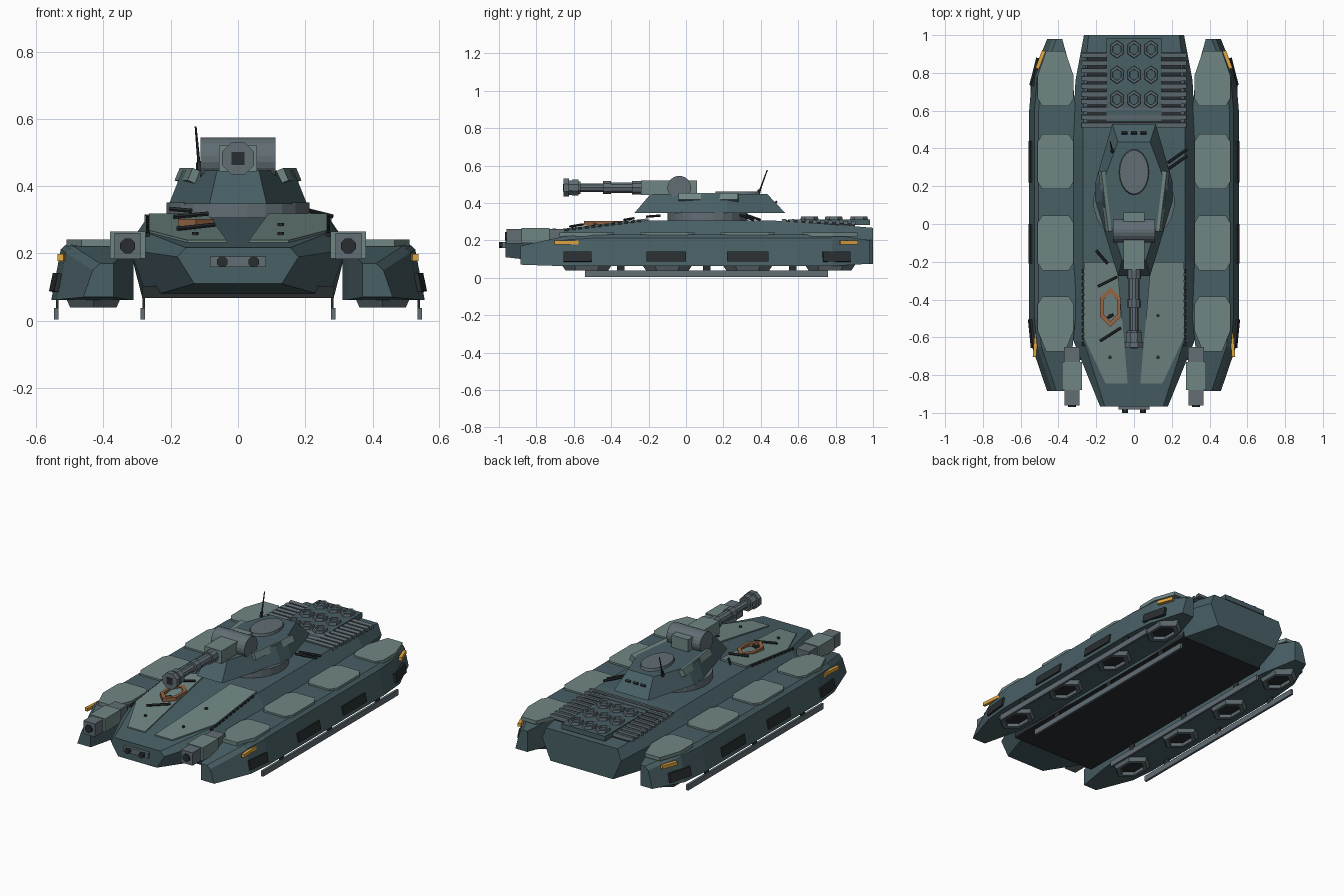
import bpy, bmesh, math
from mathutils import Matrix, Vector, Euler

if "Cube" in bpy.data.objects:
    bpy.data.objects.remove(bpy.data.objects["Cube"])


def material(name, rgb):
    m = bpy.data.materials.new(name)
    m.diffuse_color = (*rgb, 1)
    m.use_nodes = True
    m.node_tree.nodes["Principled BSDF"].inputs["Base Color"].default_value = m.diffuse_color
    return m


TEAL = material("armour_teal", (.065, .115, .13))
PALE = material("pale_plate", (.16, .24, .23))
STEEL = material("steel", (.12, .155, .175))
DARK = material("dark", (.022, .027, .03))
AMBER = material("amber", (.75, .38, .05))
COPPER = material("copper", (.3, .13, .06))


def finish(name, bm, mat):
    bmesh.ops.recalc_face_normals(bm, faces=bm.faces[:])
    me = bpy.data.meshes.new(name)
    bm.to_mesh(me)
    bm.free()
    me.materials.append(mat)
    ob = bpy.data.objects.new(name, me)
    bpy.context.collection.objects.link(ob)
    return ob


def loft(name, rings, mat, closed=False):
    bm = bmesh.new()
    vs = [[bm.verts.new(p) for p in r] for r in rings]
    n = len(rings[0])
    for i in range(len(vs) if closed else len(vs) - 1):
        a, b = vs[i], vs[(i + 1) % len(vs)]
        for j in range(n):
            k = (j + 1) % n
            bm.faces.new((a[j], a[k], b[k], b[j]))
    if not closed:
        bm.faces.new(vs[0])
        bm.faces.new(vs[-1])
    return finish(name, bm, mat)


def box(name, c, size, mat, rot=(0, 0, 0)):
    bm = bmesh.new()
    bmesh.ops.create_cube(bm, size=1, matrix=Matrix.LocRotScale(
        Vector(c), Euler(rot), Vector(size)))
    return finish(name, bm, mat)


def rod(name, a, b, r, mat, n=8, r2=None, sx=1):
    a, b = Vector(a), Vector(b)
    d = b - a
    rot = d.to_track_quat('Z', 'Y').to_matrix().to_4x4()
    bm = bmesh.new()
    bmesh.ops.create_cone(bm, cap_ends=True, segments=n, radius1=r,
                          radius2=r if r2 is None else r2, depth=d.length,
                          matrix=Matrix.Translation((a + b) / 2) @ rot
                          @ Matrix.Diagonal((sx, 1, 1, 1))
                          @ Matrix.Rotation(math.pi / n, 4, 'Z'))
    return finish(name, bm, mat)


def ring(name, c, loops, n, mat):
    # each loop is (x radius, y radius, z)
    ang = [2 * math.pi * i / n + math.pi / 2 for i in range(n)]
    return loft(name, [[(c[0] + rx * math.cos(t), c[1] + ry * math.sin(t), z) for t in ang]
                       for rx, ry, z in loops], mat, closed=True)


def slab(name, pts, z0, z1, mat):
    # z0 and z1 are heights as functions of y
    return loft(name, [[(x, y, z(y)) for x, y in pts] for z in (z0, z1)], mat)


# Central hull: y, half widths and heights at bottom, shoulder and top
hull = [(-.965, .13, .11, .18, .19, .155, .217), (-.62, .27, .07, .32, .21, .265, .26),
        (-.2, .285, .07, .325, .225, .27, .307), (.45, .285, .07, .325, .225, .27, .307),
        (.76, .28, .07, .31, .225, .265, .287), (1, .21, .075, .265, .2, .24, .267)]
loft("hull", [[(-a, y, za), (a, y, za), (b, y, zb), (c, y, zc), (-c, y, zc), (-b, y, zb)]
              for y, a, za, b, zb, c, zc in hull], TEAL)
box("belly_plate", (0, .03, .085), (.57, 1.5, .036), DARK)


def deck(y):
    return .31 + (y + .2) * .122


# Side pods, with everything that repeats on both sides
pod = [(-.885, .37, .46, .07, .17), (-.65, .325, .54, .062, .222), (-.5, .31, .555, .062, .232),
       (.6, .31, .555, .062, .232), (.78, .325, .54, .062, .232), (.98, .38, .46, .075, .2)]
for s, side in ((-1, "left"), (1, "right")):
    loft(f"{side}_pod", [[(s * a, y, z0), (s * b, y, z0), (s * (b - .028), y, z1 - .02),
                          (s * (b - .05), y, z1), (s * a, y, z1)] for y, a, b, z0, z1 in pod], TEAL)
    for i, yc in enumerate((-.53, -.1, .33, .77)):
        f, r = (.05 if i == 0 else .07), (.05 if i == 3 else .07)
        cf, cr = (.11 if i == 0 else .04), (.13 if i == 3 else .04)
        h = .146
        pts = [(-f, -h), (f, -h), (.095, cf - h), (.095, h - cr), (r, h),
               (-r, h), (-.095, h - cr), (-.095, cf - h)]
        slab(f"{side}_pod_plate_{i}", [(s * .415 + x, yc + y) for x, y in pts],
             lambda y: .22, lambda y: .242, PALE)
        ring(f"{side}_hover_ring_{i}", (s * .43, yc), [(.095, .135, .07), (.08, .115, .04),
             (.06, .085, .04), (.055, .08, .07)], 6, STEEL)
        slab(f"{side}_hover_core_{i}", [(s * .43 + .06 * math.sin(k * math.pi / 3),
             yc + .085 * math.cos(k * math.pi / 3)) for k in range(6)],
             lambda y: .058, lambda y: .07, DARK)
    for i, (y, ln, x, rz) in enumerate(((-.58, .15, .54, -.1), (-.105, .21, .545, 0),
                                        (.33, .22, .545, 0), (.805, .15, .522, .25))):
        box(f"{side}_vent_{i}", (s * x, y, .113), (.018, ln, .055), DARK, (0, -s * .2, s * rz))
    box(f"{side}_front_marker", (s * .522, -.64, .188), (.018, .13, .02), AMBER, (0, 0, s * .08))
    box(f"{side}_rear_marker", (s * .495, .87, .188), (.02, .1, .02), AMBER, (0, 0, s * .36))
    # skids
    for x in (.283, .54):
        box(f"{side}_skid", (s * x, .11, .021), (.014, 1.3, .034), STEEL)
        for y in (-.35, .11, .57):
            box(f"{side}_skid_strut", (s * (x - .003), y, .05), (.008, .04, .04), DARK)
    # forward side guns
    gx = s * .328
    box(f"{side}_gun_mount", (gx, -.7, .23), (.085, .1, .06), STEEL)
    box(f"{side}_gun_body", (gx, -.805, .225), (.105, .15, .08), PALE)
    box(f"{side}_gun_shroud", (gx, -.9, .222), (.075, .06, .07), STEEL)
    rod(f"{side}_gun_muzzle", (gx, -.87, .222), (gx, -.96, .222), .055, STEEL, 4)
    rod(f"{side}_gun_bore", (gx, -.95, .222), (gx, -.968, .222), .024, DARK, 8)
    # sloped bow plates with bolts and edge teeth
    bow = [(.09, -.2), (.265, -.2), (.265, -.6), (.15, -.845), (.033, -.845)]
    slab(f"{side}_bow_plate", [(s * x, y) for x, y in bow],
         lambda y: deck(y) - .02, lambda y: deck(y) + .008, PALE)
    for y in (-.485, -.705):
        rod(f"{side}_bolt", (s * .127, y, deck(y)), (s * .127, y, deck(y) + .015), .01, DARK, 6)
    for i in range(12):
        y = -.25 - i * .035
        box(f"{side}_edge_tooth", (s * .268, y, deck(y)), (.012, .02, .012), DARK, (.12, 0, 0))
    # turret cheek armour
    box(f"{side}_cheek", (s * .148, .12, .43), (.03, .32, .04), PALE, (0, -s * .4, -s * .12))
    # headlights
    rod(f"{side}_headlight", (s * .047, -.96, .175), (s * .047, -1, .175), .017, DARK, 8)

box("headlight_bar", (0, -.965, .175), (.165, .035, .032), STEEL)

# Copper ring hatch and loose tools on the bow
hz = deck(-.44)
ring("ring_hatch", (-.125, -.44), [(.062, .105, hz), (.062, .105, .303), (.043, .075, .303),
                                   (.043, .075, hz)], 6, COPPER)
for a, b in (((-.18, -.62), (-.07, -.55)), ((-.19, -.33), (-.09, -.28)), ((-.2, -.14), (-.14, -.21)),
             ((-.145, -.5), (-.11, -.48))):
    rod("bow_tool", (*a, deck(a[1]) + .015), (*b, deck(b[1]) + .018), .007, DARK, 6)
for dy in (0, .035):
    rod("side_tool", (.18, .29 + dy, .335), (.28, .36 + dy, .31), .007, DARK, 6)

# Engine grille and launch tubes on the rear deck
for i in range(10):
    y = .525 + i * .041
    box("grille_slat", (0, y, .304 - i * .0012), (.555, .024, .02), STEEL, (.15, 0, 0))
box("grille_frame", (0, .71, .288), (.5, .39, .022), DARK, (-.05, 0, 0))
box("tube_plate", (0, .765, .296), (.29, .44, .03), TEAL)
for x in (-.09, 0, .09):
    for y in (.66, .79, .925):
        ring("launch_tube", (x, y), [(.042, .05, .3), (.038, .045, .327), (.026, .031, .327),
                                     (.024, .028, .3)], 6, STEEL)
        rod("tube_cap", (x, y, .3), (x, y, .316), .028, TEAL, 6)

# Turret
rod("turret_ring", (0, .115, .3), (0, .115, .352), .215, STEEL, 24)
low = [(.085, -.275), (.205, .12), (.205, .22), (.115, .53)]
top = [(.062, -.19), (.165, .12), (.165, .22), (.085, .435)]


def outline(pts, z):
    return [(x, y, z) for x, y in pts] + [(-x, y, z) for x, y in reversed(pts)]


loft("turret", [outline(low, .347), outline(top, .447)], TEAL)
bm = bmesh.new()
bmesh.ops.create_cone(bm, cap_ends=True, segments=20, radius1=1, radius2=.95, depth=1,
                      matrix=Matrix.Translation((0, .275, .453)) @ Matrix.Diagonal((.08, .122, .018, 1)))
finish("turret_hatch", bm, STEEL)
for x in (-.05, 0, .05):
    box("rear_slot", (x, .482, .404), (.03, .012, .014), DARK, (-.75, 0, 0))

# Main gun
Z = .482
rod("mantlet", (-.112, -.036, Z), (.112, -.036, Z), .063, STEEL, 20)
box("gun_breech", (0, -.09, Z), (.113, .3, .078), PALE)
for name, y0, y1, r in (("barrel_root", -.22, -.29, .038), ("barrel_sleeve", -.28, -.41, .029),
                        ("barrel_collar", -.4, -.443, .036), ("barrel", -.44, -.59, .024),
                        ("muzzle_neck", -.565, -.585, .036), ("muzzle_brake", -.575, -.61, .046),
                        ("muzzle_mid", -.605, -.63, .042), ("muzzle_tip", -.625, -.655, .052)):
    rod(name, (0, y0, Z), (0, y1, Z), r, STEEL, 10 if "muzzle" not in name else 8)
rod("bore", (0, -.64, Z), (0, -.658, Z), .028, DARK, 4)

# Antenna
rod("antenna_base", (-.115, .385, .44), (-.115, .392, .47), .01, DARK, 6)
rod("antenna", (-.115, .39, .455), (-.126, .435, .577), .005, DARK, 6, r2=.003)
